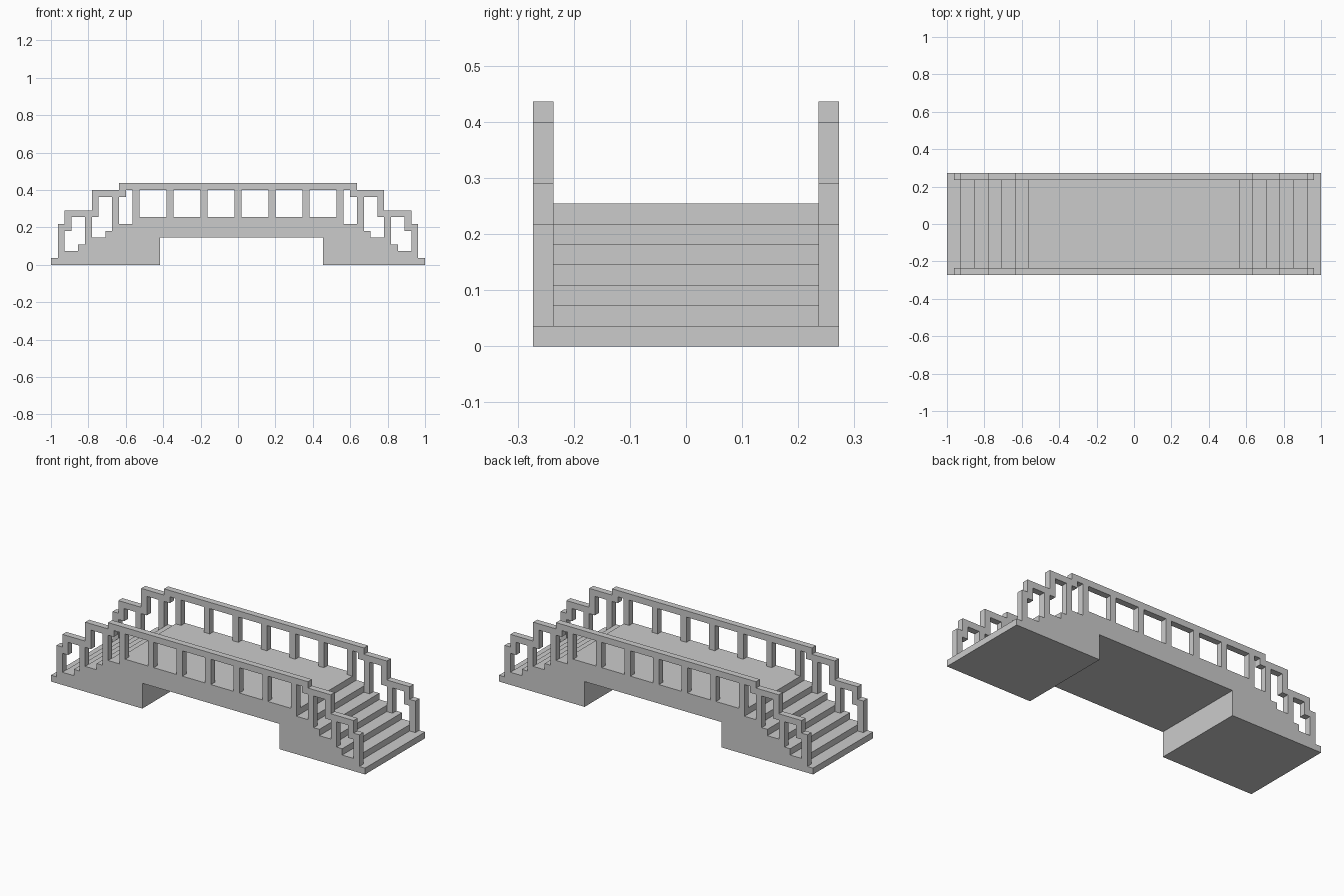
import bpy
import bmesh

cube = bpy.data.objects.get("Cube")
if cube:
    bpy.data.objects.remove(cube, do_unlink=True)

SPAN = 55            # bridge length in modules
U = 2 / SPAN         # one module
HALF_WIDTH = 7.5     # in modules

stone = bpy.data.materials.new("stone grey")
stone.use_nodes = True
GREY = (0.6, 0.6, 0.6, 1)
stone.diffuse_color = GREY
stone.node_tree.nodes["Principled BSDF"].inputs["Base Color"].default_value = GREY


def mirrored(half):
    """Continue a half profile with its mirror image across mid-span."""
    return half + [(SPAN - x, z) for x, z in reversed(half)]


def extrude_profile(name, profile, y0, y1):
    """Extrude an (x, z) profile given in modules from y0 to y1."""
    bm = bmesh.new()
    verts = [bm.verts.new(((x - SPAN / 2) * U, y0 * U, z * U)) for x, z in profile]
    face = bm.faces.new(verts)
    side = bmesh.ops.extrude_face_region(bm, geom=[face])["geom"]
    moved = [v for v in side if isinstance(v, bmesh.types.BMVert)]
    bmesh.ops.translate(bm, verts=moved, vec=(0, (y1 - y0) * U, 0))
    bmesh.ops.recalc_face_normals(bm, faces=bm.faces)
    mesh = bpy.data.meshes.new(name)
    bm.to_mesh(mesh)
    bm.free()
    mesh.materials.append(stone)
    obj = bpy.data.objects.new(name, mesh)
    bpy.context.collection.objects.link(obj)
    return obj


# Stepped body: seven steps up each end, with a square passage underneath
stairs = [(0, 0)]
for step in range(7):
    stairs += [(2 * step, step + 1), (2 * step + 2, step + 1)]
    if step == 6:
        stairs.pop()
body = mirrored(stairs)
body += [(40, 0), (40, 4), (16, 4), (16, 0)]
extrude_profile("bridge_body", body, -HALF_WIDTH, HALF_WIDTH)

# Railing outline: stepped handrail on top, posts and openings below
rail_top = [(1, 1), (1, 6), (2, 6), (2, 8), (6, 8), (6, 11), (10, 11), (10, 12)]
rail_under = [(2, 1), (2, 5), (3, 5), (3, 7), (5, 7), (5, 3), (6, 3), (6, 7),
              (7, 7), (7, 10), (9, 10), (9, 5), (10, 5), (10, 10), (11, 10), (11, 11)]
for post in (12, 17, 22):
    rail_under += [(post, 11), (post, 7), (post + 1, 7), (post + 1, 11)]
rail_under += [(27, 11), (27, 7)]
railing = mirrored(rail_top) + mirrored(rail_under)[::-1]

extrude_profile("front_railing", railing, -HALF_WIDTH, 1 - HALF_WIDTH)
extrude_profile("back_railing", railing, HALF_WIDTH - 1, HALF_WIDTH)
